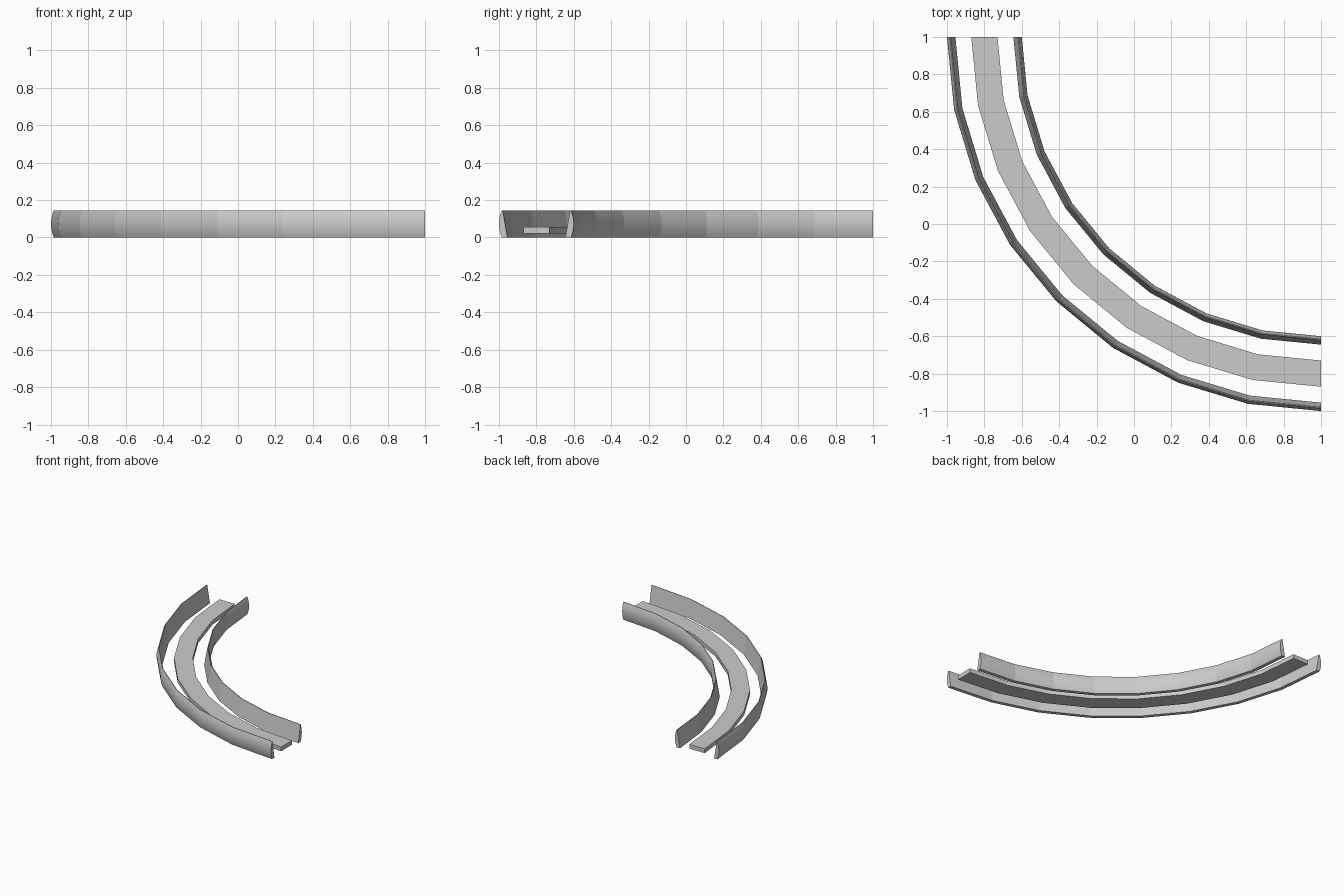
import bpy, bmesh, math

if "Cube" in bpy.data.objects:
    bpy.data.objects.remove(bpy.data.objects["Cube"], do_unlink=True)

MID_RADIUS = 1.8      # centre line of the bend, swung about (1, 1)
SEGMENTS = 8
HEIGHT = 0.145

grey = bpy.data.materials.new("light_grey")
grey.use_nodes = True
colour = (0.6, 0.6, 0.6, 1)
grey.diffuse_color = colour
grey.node_tree.nodes["Principled BSDF"].inputs["Base Color"].default_value = colour


def sweep(name, section):
    """Sweep a closed (radial offset, height) section round a quarter turn."""
    bm = bmesh.new()
    rings = []
    for i in range(SEGMENTS + 1):
        a = math.pi + math.pi / 2 * i / SEGMENTS
        rings.append([bm.verts.new((1 + (MID_RADIUS + r) * math.cos(a),
                                    1 + (MID_RADIUS + r) * math.sin(a), z))
                      for r, z in section])
    n = len(section)
    for a, b in zip(rings, rings[1:]):
        for j in range(n):
            k = (j + 1) % n
            bm.faces.new((a[j], a[k], b[k], b[j]))
    bm.faces.new(rings[0])
    bm.faces.new(rings[-1])
    bmesh.ops.recalc_face_normals(bm, faces=bm.faces)
    mesh = bpy.data.meshes.new(name)
    bm.to_mesh(mesh)
    bm.free()
    mesh.materials.append(grey)
    obj = bpy.data.objects.new(name, mesh)
    bpy.context.collection.objects.link(obj)
    bpy.ops.object.select_all(action="DESELECT")
    obj.select_set(True)
    bpy.context.view_layer.objects.active = obj
    # facets along the bend stay crisp, the bulge of the walls is smooth
    bpy.ops.object.shade_smooth_by_angle(angle=math.radians(9))
    return obj


def wall_section(side):
    """Slanted face towards the track, bulging face away from it."""
    bands = 8
    bulge = [(0.185 + 0.015 * (1 - (2 * i / bands - 1) ** 2), HEIGHT * i / bands)
             for i in range(bands + 1)]
    section = [(0.155, 0)] + bulge + [(0.18, HEIGHT)]
    return [(side * r, z) for r, z in section]


# Side walls
sweep("outer_wall", wall_section(1))
sweep("inner_wall", wall_section(-1))

# Flat strip between the walls
sweep("centre_strip", [(-0.07, 0.02), (0.07, 0.02), (0.07, 0.055), (-0.07, 0.055)])
